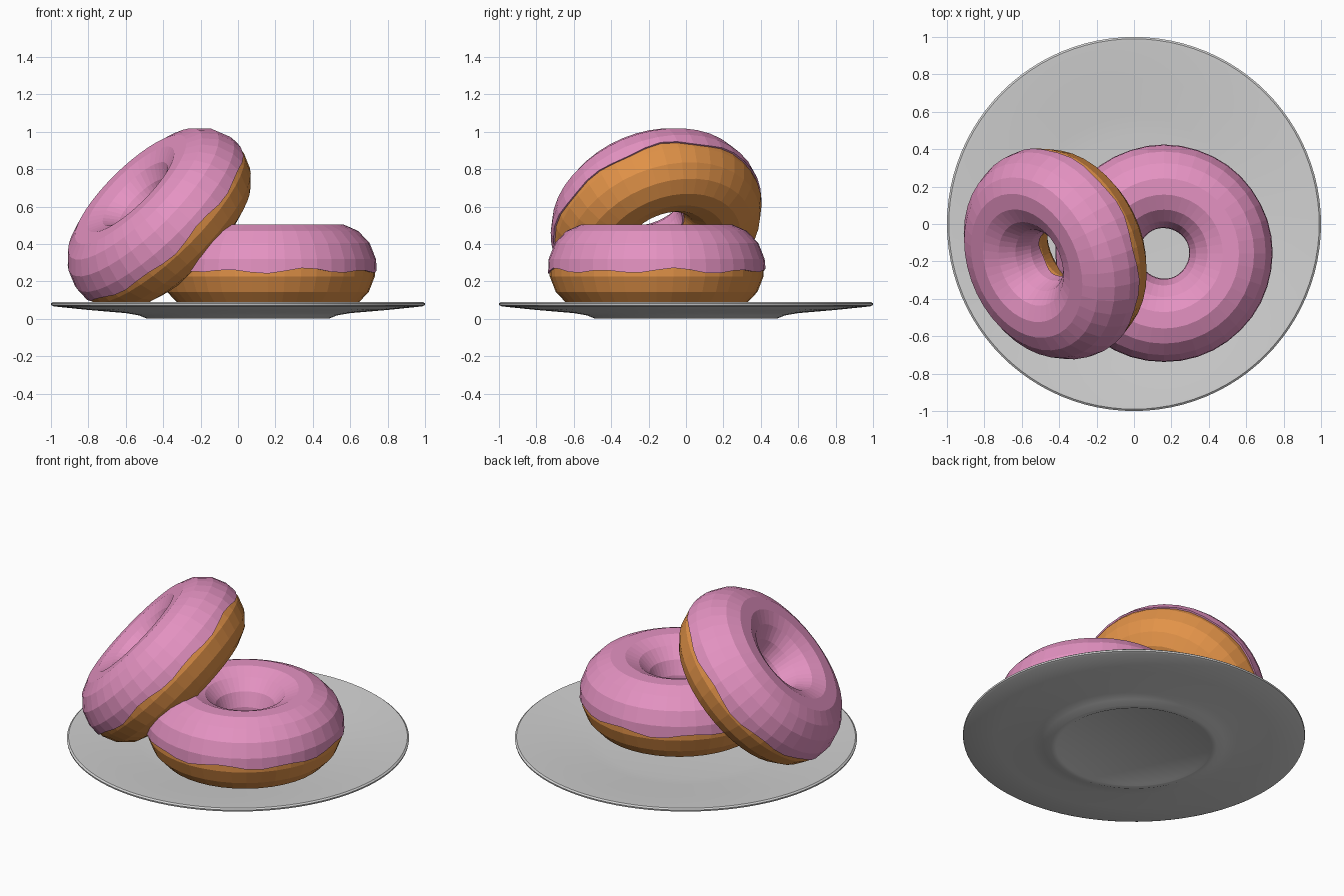
import bpy, math
from mathutils import Vector, Matrix

if "Cube" in bpy.data.objects:
    bpy.data.objects.remove(bpy.data.objects["Cube"])


def material(name, col):
    m = bpy.data.materials.new(name)
    m.diffuse_color = (*col, 1)
    m.use_nodes = True
    m.node_tree.nodes["Principled BSDF"].inputs["Base Color"].default_value = m.diffuse_color
    return m


PINK = material("pink icing", (0.78, 0.29, 0.54))
DOUGH = material("golden dough", (0.76, 0.29, 0.065))
GREY = material("plate grey", (0.64, 0.64, 0.64))


def revolve(name, profile, n, mat, closed):
    """Sweep profile(theta) -> [(r, z)] around the z axis."""
    rings = [profile(2 * math.pi * i / n) for i in range(n)]
    k = len(rings[0])
    verts, faces = [], []
    for i, ring in enumerate(rings):
        a = 2 * math.pi * i / n
        verts += [(r * math.cos(a), r * math.sin(a), z) for r, z in ring]
        j = (i + 1) % n
        for s in range(k if closed else k - 1):
            t = (s + 1) % k
            faces.append((i * k + s, j * k + s, j * k + t, i * k + t))
    if not closed:  # cap both ends
        faces.append([i * k for i in reversed(range(n))])
        faces.append([i * k + k - 1 for i in range(n)])
    me = bpy.data.meshes.new(name)
    me.from_pydata(verts, [], faces)
    me.materials.append(mat)
    ob = bpy.data.objects.new(name, me)
    bpy.context.collection.objects.link(ob)
    return ob


# plate: shallow dish with a foot
plate_profile = [(0.44, 0.008), (0.455, 0.0), (0.485, 0.0), (0.53, 0.018), (0.60, 0.03),
                 (0.80, 0.047), (0.985, 0.066), (0.998, 0.072), (1.0, 0.082), (0.99, 0.09),
                 (0.97, 0.089), (0.78, 0.07), (0.58, 0.052), (0.48, 0.042)]
plate = revolve("plate", lambda a: plate_profile, 96, GREY, False)
bpy.context.view_layer.objects.active = plate
plate.select_set(True)
bpy.ops.object.shade_smooth_by_angle(angle=math.radians(30))

# doughnuts: dough ring plus an icing shell with a wavy edge
MAJOR, MINOR, SEG, SIDES = 0.358, 0.224, 40, 16


def section(r, t):
    return (MAJOR + r * math.cos(t), 1.06 * r * math.sin(t))


STEPS = [(s + 0.5) * 2 * math.pi / SIDES for s in range(SIDES)]


def dough_profile(a):
    return [section(MINOR - 0.006, t) for t in STEPS]


def icing_profile(a):
    wave = 0.045 * math.sin(9 * a) + 0.025 * math.sin(5 * a + 1)
    outer = -0.07 + wave
    inner = math.pi + 0.1 + 0.05 * math.sin(4 * a)
    upper = [section(MINOR, t) for t in STEPS[:SIDES // 2]]
    return ([section(MINOR - 0.02, outer), section(MINOR, outer)] + upper
            + [section(MINOR, inner), section(MINOR - 0.02, inner)])


def doughnut(prefix, centre, normal):
    rot = Vector((0, 0, 1)).rotation_difference(Vector(normal).normalized())
    xf = Matrix.Translation(centre) @ rot.to_matrix().to_4x4()
    for part, prof, mat in (("dough", dough_profile, DOUGH), ("icing", icing_profile, PINK)):
        ob = revolve(prefix + "_" + part, prof, SEG, mat, True)
        ob.matrix_world = xf


doughnut("flat_doughnut", (0.16, -0.157, 0.272), (0, 0, 1))
doughnut("leaning_doughnut", (-0.418, -0.157, 0.532), (-0.67, -0.285, 0.685))
